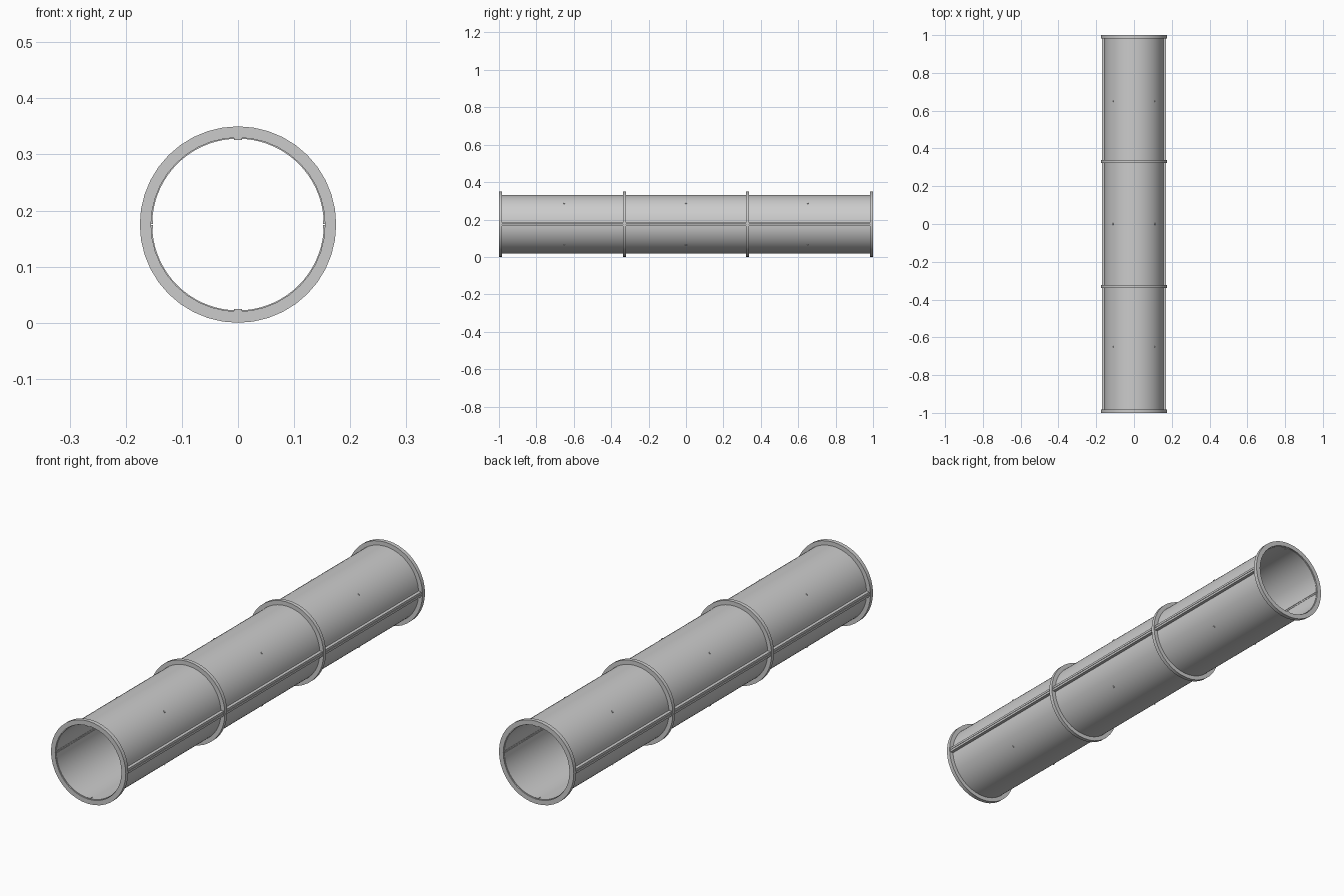
import bpy, bmesh, math
from mathutils import Matrix, Vector

if "Cube" in bpy.data.objects:
    bpy.data.objects.remove(bpy.data.objects["Cube"])

CZ = 0.175           # height of the pipe axis
R_IN, R_OUT = 0.153, 0.157
R_RING = 0.175


def finish(name, bm, smooth=True):
    bmesh.ops.recalc_face_normals(bm, faces=bm.faces)
    me = bpy.data.meshes.new(name)
    bm.to_mesh(me)
    bm.free()
    ob = bpy.data.objects.new(name, me)
    bpy.context.collection.objects.link(ob)
    if smooth:
        bpy.ops.object.select_all(action='DESELECT')
        ob.select_set(True)
        bpy.context.view_layer.objects.active = ob
        bpy.ops.object.shade_smooth_by_angle(angle=math.radians(30))
    return ob


def tube(name, r_in, r_out, y0, y1, n, a0=0.0, a1=2 * math.pi):
    """Hollow tube, or part of one, along y."""
    bm = bmesh.new()
    closed = abs(a1 - a0 - 2 * math.pi) < 1e-6
    rows = []
    for i in range(n if closed else n + 1):
        a = a0 + (a1 - a0) * i / n
        rows.append([bm.verts.new((r * math.cos(a), y, CZ + r * math.sin(a)))
                     for r, y in ((r_in, y0), (r_out, y0), (r_out, y1), (r_in, y1))])
    for i in range(n):
        p, q = rows[i], rows[(i + 1) % len(rows)]
        for k in range(4):
            m = (k + 1) % 4
            bm.faces.new((p[k], p[m], q[m], q[k]))
    if not closed:
        bm.faces.new(rows[0])
        bm.faces.new(rows[-1][::-1])
    return finish(name, bm)


def box(name, x0, x1, y0, y1, z0, z1):
    bm = bmesh.new()
    bmesh.ops.create_cube(bm, size=1)
    for v in bm.verts:
        v.co = Vector(((x0 + x1) / 2 + v.co.x * (x1 - x0),
                       (y0 + y1) / 2 + v.co.y * (y1 - y0),
                       (z0 + z1) / 2 + v.co.z * (z1 - z0)))
    return finish(name, bm, False)


# Upper and lower half shells, with a fine seam along the sides
gap = 0.004
tube("upper_shell", R_IN, R_OUT, -0.995, 0.995, 36, gap, math.pi - gap)
tube("lower_shell", R_IN, R_OUT, -0.995, 0.995, 36, math.pi + gap, 2 * math.pi - gap)

# End flanges and intermediate stiffening rings
for name, y0, y1 in (("front_flange", -1.0, -0.983), ("front_ring", -0.338, -0.322),
                     ("rear_ring", 0.322, 0.338), ("rear_flange", 0.983, 1.0)):
    tube(name, 0.155, R_RING, y0, y1, 40)

# Paired side flanges joining the half shells, and inner seam strips
for side, s in (("right", 1), ("left", -1)):
    for level, t in (("upper", 1), ("lower", -1)):
        xs = sorted((s * 0.155, s * 0.170))
        zs = sorted((CZ + t * 0.0008, CZ + t * 0.010))
        box(f"{side}_{level}_side_flange", *xs, -0.99, 0.99, *zs)
        xs = sorted((s * 0.1515, s * 0.155))
        zs = sorted((CZ + t * 0.0008, CZ + t * 0.007))
        box(f"{side}_{level}_inner_strip", *xs, -0.995, 0.995, *zs)

# Small joint tabs inside the end flanges, top and bottom
for end, y0 in (("front", -0.998), ("rear", 0.982)):
    for level, t in (("top", 1), ("bottom", -1)):
        zs = sorted((CZ + t * 0.1505, CZ + t * 0.156))
        box(f"{end}_{level}_joint_tab", -0.007, 0.007, y0, y0 + 0.016, *zs)

# Small studs on the diagonals of each pipe section
bm = bmesh.new()
for y in (-0.65, 0.0, 0.65):
    for k in range(4):
        a = math.radians(45 + 90 * k)
        d = Vector((math.cos(a), 0, math.sin(a)))
        rot = d.to_track_quat('Z', 'Y').to_matrix().to_4x4()
        pos = Matrix.Translation(d * (R_OUT + 0.0005) + Vector((0, y, CZ)))
        bmesh.ops.create_cone(bm, cap_ends=True, segments=12, radius1=0.005,
                              radius2=0.004, depth=0.005, matrix=pos @ rot)
finish("shell_studs", bm)
